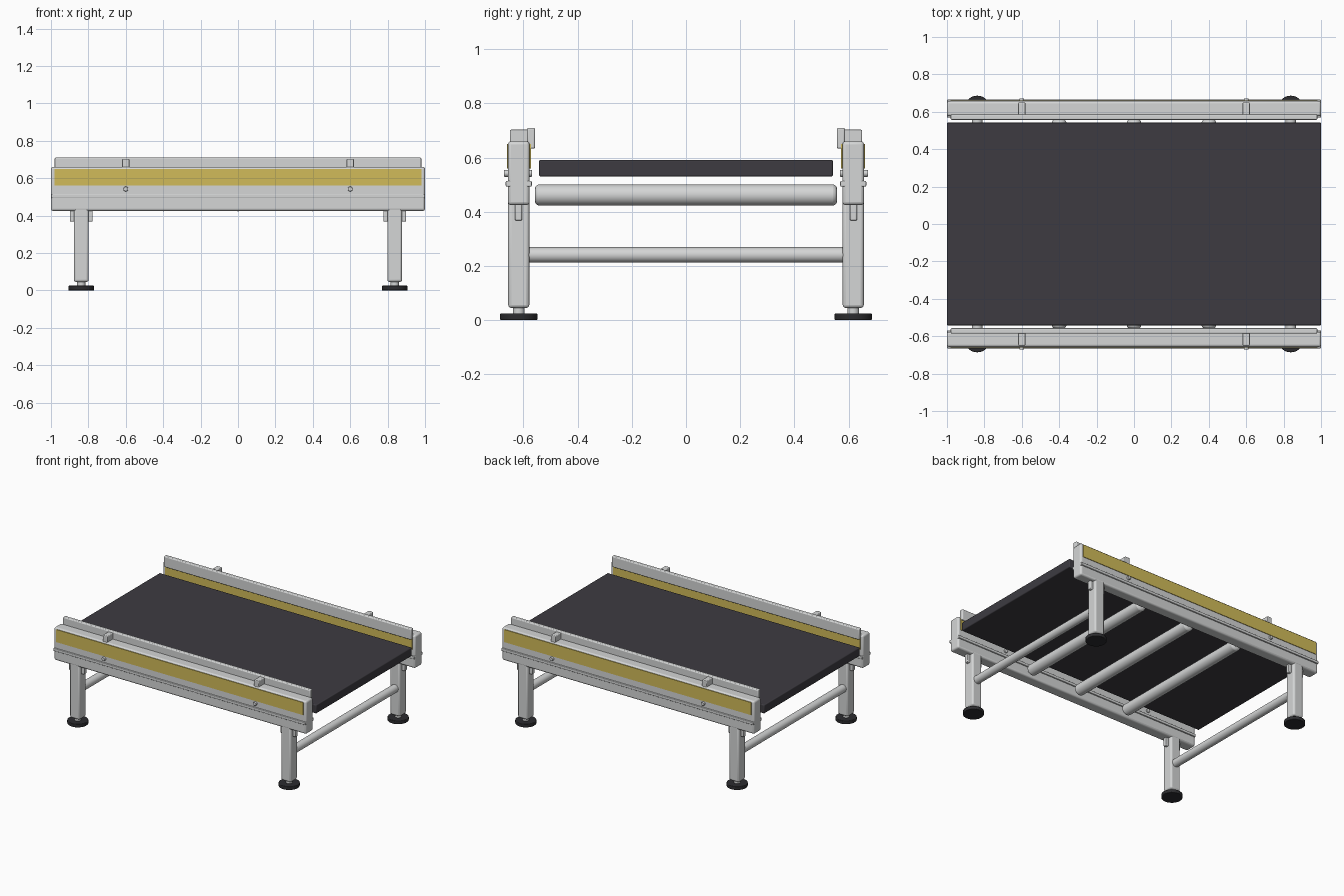
import bpy, math

if "Cube" in bpy.data.objects:
    bpy.data.objects.remove(bpy.data.objects["Cube"])


def material(name, rgb):
    m = bpy.data.materials.new(name)
    m.diffuse_color = (*rgb, 1)
    m.use_nodes = True
    m.node_tree.nodes["Principled BSDF"].inputs["Base Color"].default_value = m.diffuse_color
    return m


METAL = material("light grey metal", (0.66, 0.67, 0.67))
YELLOW = material("yellow panel", (0.64, 0.50, 0.10))
BELT = material("dark belt rubber", (0.047, 0.044, 0.053))
RUBBER = material("black foot rubber", (0.025, 0.025, 0.028))


def finish(name, mat, bevel, segments=3):
    ob = bpy.context.object
    ob.name = name
    ob.data.materials.append(mat)
    bpy.ops.object.transform_apply(location=False, rotation=True, scale=True)
    if bevel:
        b = ob.modifiers.new("rounded edges", 'BEVEL')
        b.width = bevel
        b.segments = segments
        b.limit_method = 'ANGLE'
        b.angle_limit = math.radians(40)
    bpy.ops.object.shade_smooth_by_angle(angle=math.radians(35))
    return ob


def box(name, x, y, z, mat, bevel=0.0):
    """Box given by its (min, max) range on each axis."""
    spans = [sorted(s) for s in (x, y, z)]
    bpy.ops.mesh.primitive_cube_add(size=1, location=[(a + b) / 2 for a, b in spans])
    bpy.context.object.scale = [b - a for a, b in spans]
    return finish(name, mat, bevel)


def rod(name, loc, radius, length, mat, along_y=False, bevel=0.0, sides=32):
    bpy.ops.mesh.primitive_cylinder_add(
        vertices=sides, radius=radius, depth=length, location=loc,
        rotation=(math.pi / 2 if along_y else 0, 0, 0))
    return finish(name, mat, bevel)


# Conveyor belt and the rollers beneath it
box("belt", (-1, 1), (-0.542, 0.542), (0.53, 0.592), BELT, 0.006)
for x in (-0.4, 0, 0.4):
    rod("return_roller", (x, 0, 0.462), 0.039, 1.114, METAL, True, 0.015)

for s in (-1, 1):
    def ys(a, b):
        return (s * a, s * b)

    # Side rail with a raised rib and yellow panels on both faces
    box("side_rail", (-1, 1), ys(0.577, 0.657), (0.425, 0.66), METAL, 0.012)
    box("rail_rib", (-1, 1), ys(0.569, 0.665), (0.493, 0.514), METAL, 0.004)
    for a, b in ((0.572, 0.58), (0.654, 0.661)):
        box("side_panel", (-0.98, 0.98), ys(a, b), (0.56, 0.65), YELLOW)

    # Guard strip held above the rail
    box("guard_strip", (-0.98, 0.98), ys(0.557, 0.586), (0.633, 0.71), METAL, 0.006)
    for x in (-0.6, 0.6):
        box("guard_clamp", (x - 0.019, x + 0.019), ys(0.58, 0.65), (0.65, 0.703), METAL, 0.005)
        rod("clamp_bolt", (x, s * 0.62, 0.542), 0.013, 0.104, METAL, True, 0.003, 16)

    # Legs, mounting brackets and levelling feet
    for x in (-0.838, 0.838):
        y = s * 0.617
        box("leg", (x - 0.039, x + 0.039), ys(0.578, 0.656), (0.045, 0.45), METAL, 0.012)
        box("leg_bracket", (x - 0.061, x + 0.061), ys(0.605, 0.631), (0.368, 0.44), METAL, 0.005)
        rod("foot_stem", (x, y, 0.036), 0.022, 0.035, METAL)
        rod("foot", (x, y, 0.0125), 0.069, 0.025, RUBBER, bevel=0.004)

# Cross bars joining each pair of legs
for x in (-0.838, 0.838):
    rod("cross_bar", (x, 0, 0.241), 0.0285, 1.17, METAL, True)
